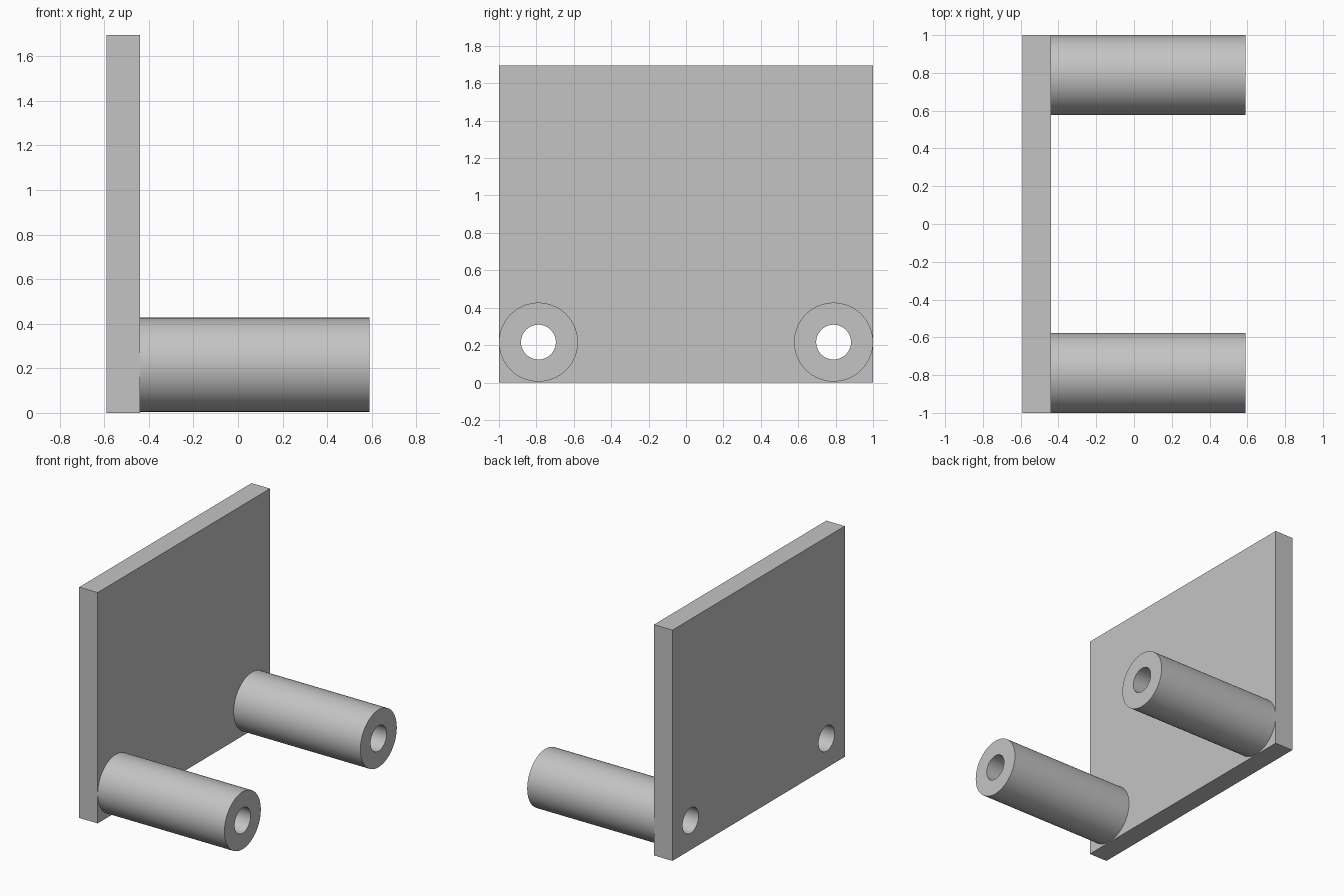
import bpy
import math

default_cube = bpy.data.objects.get("Cube")
if default_cube:
    bpy.data.objects.remove(default_cube, do_unlink=True)

# Dimensions
X_BACK, X_FACE, X_TIP = -0.59, -0.44, 0.59
WIDTH, HEIGHT = 2.0, 1.695
TUBE_Y, TUBE_Z = 0.789, 0.216
TUBE_R, BORE_R = 0.211, 0.093
SIDES = 96

# Single grey material
GREY = (0.55, 0.55, 0.55, 1)
grey = bpy.data.materials.new("plain grey")
grey.use_nodes = True
grey.diffuse_color = GREY
grey.node_tree.nodes["Principled BSDF"].inputs["Base Color"].default_value = GREY


def rod(name, radius, x0, x1, y):
    """Cylinder lying along x."""
    bpy.ops.mesh.primitive_cylinder_add(
        vertices=SIDES, radius=radius, depth=x1 - x0,
        location=((x0 + x1) / 2, y, TUBE_Z), rotation=(0, math.pi / 2, 0))
    obj = bpy.context.object
    obj.name = name
    obj.data.materials.append(grey)
    return obj


def drill(obj, cutters):
    """Cut the bores, then smooth the round walls only."""
    bpy.ops.object.select_all(action="DESELECT")
    obj.select_set(True)
    bpy.context.view_layer.objects.active = obj
    for cutter in cutters:
        mod = obj.modifiers.new("bore", "BOOLEAN")
        mod.operation = "DIFFERENCE"
        mod.solver = "EXACT"
        mod.object = cutter
        bpy.ops.object.modifier_apply(modifier=mod.name)
    bpy.ops.object.shade_smooth_by_angle(angle=math.radians(30))


# Upright plate
bpy.ops.mesh.primitive_cube_add(
    size=1, location=((X_BACK + X_FACE) / 2, 0, HEIGHT / 2))
plate = bpy.context.object
plate.name = "plate"
plate.scale = (X_FACE - X_BACK, WIDTH, HEIGHT)
bpy.ops.object.transform_apply(location=False, rotation=False, scale=True)
plate.data.materials.append(grey)

# Two tubes, bored right through together with the plate
cutters = []
for side, y in (("front", -TUBE_Y), ("back", TUBE_Y)):
    cutter = rod(side + "_bore_cutter", BORE_R, X_BACK - 0.1, X_TIP + 0.1, y)
    tube = rod(side + "_tube", TUBE_R, X_FACE, X_TIP, y)
    drill(tube, [cutter])
    cutters.append(cutter)
drill(plate, cutters)

# The cutters have done their work
for cutter in cutters:
    bpy.data.objects.remove(cutter, do_unlink=True)
